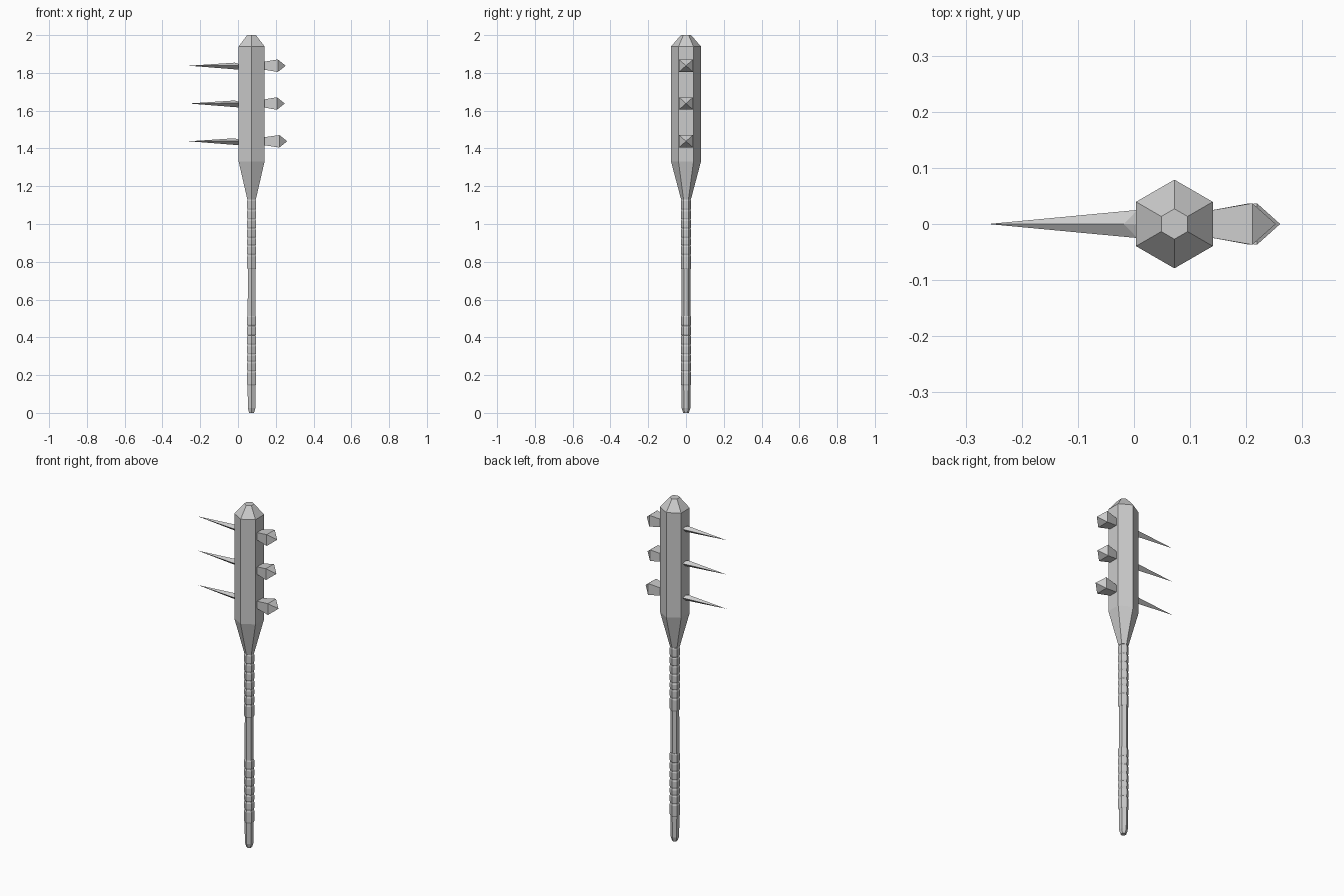
import bpy, bmesh
from math import sin, cos, pi

if "Cube" in bpy.data.objects:
    bpy.data.objects.remove(bpy.data.objects["Cube"])

AXIS_X = 0.072  # the pole stands right of centre because the spikes are longer


def finish(name, bm):
    bmesh.ops.recalc_face_normals(bm, faces=bm.faces)
    mesh = bpy.data.meshes.new(name)
    bm.to_mesh(mesh)
    bm.free()
    obj = bpy.data.objects.new(name, mesh)
    bpy.context.collection.objects.link(obj)
    return obj


def loft(name, rings):
    """Skin a list of equal-length point rings and cap both ends."""
    bm = bmesh.new()
    loops = [[bm.verts.new(p) for p in ring] for ring in rings]
    n = len(loops[0])
    for a, b in zip(loops, loops[1:]):
        for i in range(n):
            j = (i + 1) % n
            bm.faces.new((a[i], a[j], b[j], b[i]))
    bm.faces.new(loops[0])
    bm.faces.new(loops[-1])
    return finish(name, bm)


def hex_column(name, profile):
    """Six-sided column from (radius, height) pairs, corners facing +-y."""
    return loft(name, [[(AXIS_X + r * cos(pi / 6 + k * pi / 3),
                         r * sin(pi / 6 + k * pi / 3), z) for k in range(6)]
                       for r, z in profile])


# Head
hex_column("club_head", [(0.026, 1.13), (0.079, 1.33), (0.079, 1.94), (0.027, 2.0)])

# Shaft with rounded butt
hex_column("shaft", [(0.015, 0), (0.023, 0.025), (0.024, 0.14), (0.023, 1.14)])

# Wrapped grips, each band has chamfered ends so grooves show between bands
GRIP = [0.145, 0.22, 0.27, 0.31, 0.36, 0.41, 0.46, 0.515]
for label, base in (("lower", 0.0), ("upper", 0.615)):
    profile = []
    for z0, z1 in zip(GRIP, GRIP[1:]):
        profile += [(0.0245, base + z0 + 0.001), (0.0275, base + z0 + 0.008),
                    (0.0275, base + z1 - 0.008), (0.0245, base + z1 - 0.001)]
    hex_column(label + "_grip", profile)

# Three spikes on the left, three pointed studs on the right
for i, (z, tip) in enumerate(((1.44, 0.26), (1.64, 0.247), (1.84, 0.252))):
    bm = bmesh.new()
    point = bm.verts.new((-0.26, 0, z - 0.002))
    root = bm.verts.new((0.04, 0, z - 0.005))
    base = [bm.verts.new(p) for p in ((-0.018, 0, z + 0.014), (0.006, 0.025, z),
                                      (0.006, 0, z - 0.023), (0.006, -0.025, z))]
    for k in range(4):
        bm.faces.new((base[k], base[(k + 1) % 4], point))
        bm.faces.new((base[(k + 1) % 4], base[k], root))
    finish(f"spike_{i + 1}", bm)

    def square(x, y, h):
        return [(x, -y, z - h - 0.002), (x, y, z - h - 0.002),
                (x, y, z + h - 0.002), (x, -y, z + h - 0.002)]
    loft(f"stud_{i + 1}", [square(0.13, 0.023, 0.02),
                           square(tip - 0.041, 0.037, 0.033),
                           square(tip, 0.0005, 0.0005)])
